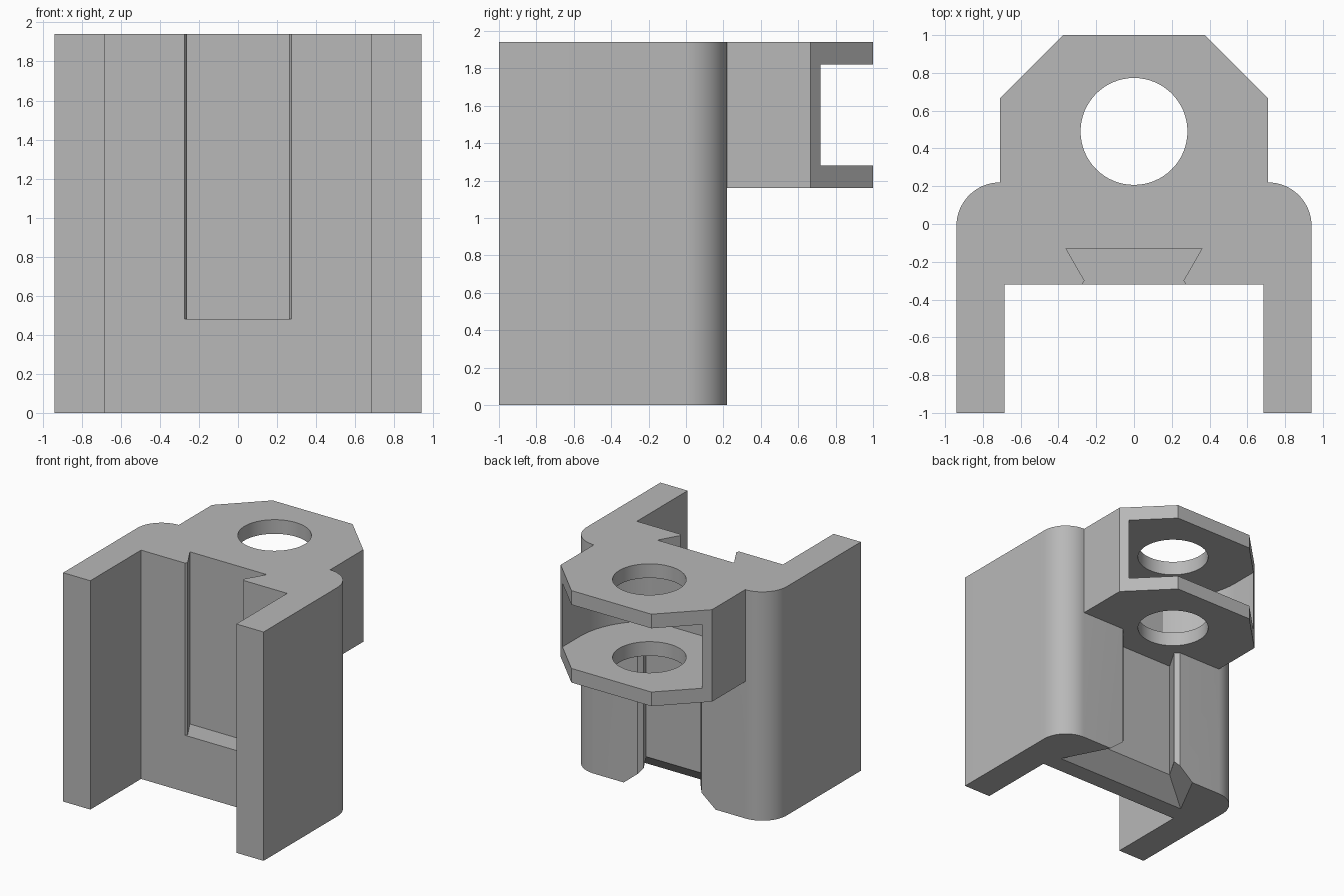
import bpy
import bmesh
import math

if "Cube" in bpy.data.objects:
    bpy.data.objects.remove(bpy.data.objects["Cube"], do_unlink=True)

HEIGHT = 1.94
LUG_BASE = 1.16
PIN_Y = 0.49

grey = bpy.data.materials.new("light_grey")
grey.use_nodes = True
colour = (0.48, 0.48, 0.48, 1)
grey.diffuse_color = colour
grey.node_tree.nodes["Principled BSDF"].inputs["Base Color"].default_value = colour


def mirrored(half):
    """Close a right-hand outline with its left-hand copy."""
    return half + [(-x, y) for x, y in reversed(half)]


def arc(cx, cy, r, start, end, steps):
    angles = [math.radians(start + (end - start) * i / steps) for i in range(steps + 1)]
    return [(cx + r * math.cos(a), cy + r * math.sin(a)) for a in angles]


def loft(name, low, z0, high, z1):
    """Solid between two outlines with equal point counts."""
    bm = bmesh.new()
    a = [bm.verts.new((x, y, z0)) for x, y in low]
    b = [bm.verts.new((x, y, z1)) for x, y in high]
    bm.faces.new(a)
    bm.faces.new(b)
    n = len(a)
    for i in range(n):
        j = (i + 1) % n
        bm.faces.new((a[i], a[j], b[j], b[i]))
    bmesh.ops.recalc_face_normals(bm, faces=bm.faces)
    mesh = bpy.data.meshes.new(name)
    bm.to_mesh(mesh)
    bm.free()
    mesh.materials.append(grey)
    obj = bpy.data.objects.new(name, mesh)
    bpy.context.collection.objects.link(obj)
    return obj


def prism(name, outline, z0, z1):
    return loft(name, outline, z0, outline, z1)


def combine(target, tool, operation):
    """Apply a boolean and discard the tool."""
    tool.hide_render = True
    mod = target.modifiers.new(tool.name, "BOOLEAN")
    mod.operation = operation
    mod.solver = "EXACT"
    mod.object = tool
    bpy.context.view_layer.objects.active = target
    bpy.ops.object.modifier_apply(modifier=mod.name)
    bpy.data.objects.remove(tool, do_unlink=True)


# Channel with two front legs and rounded rear corners
channel = [(0.685, -0.32), (0.685, -1), (0.94, -1)] + arc(0.71, -0.01, 0.23, 0, 90, 16)
bracket = prism("channel_bracket", mirrored(channel), 0, HEIGHT)

# Rear hinge block with chamfered corners
block = [(0.71, 0.1), (0.71, 0.665), (0.375, 1)]
combine(bracket, prism("hinge_block", mirrored(block), LUG_BASE, HEIGHT), "UNION")

# Round-backed pocket that leaves two lugs, flat at its deepest part
floor_y = -0.06
floor_angle = -math.degrees(math.asin((PIN_Y - floor_y) / 0.655))
pocket = arc(0, PIN_Y, 0.655, floor_angle, 0, 24) + [(0.655, 1.1)]
combine(bracket, prism("hinge_pocket", mirrored(pocket), 1.28, 1.82), "DIFFERENCE")

# Pin hole through both lugs
pin = arc(0, PIN_Y, 0.283, 0, 360, 64)[:-1]
combine(bracket, prism("pin_hole", pin, 1, 2.1), "DIFFERENCE")

# Front dovetail slot, open at the top
slot = [(0.36, -0.13), (0.262, -0.3), (0.275, -0.32), (0.275, -0.4)]
combine(bracket, prism("front_slot", mirrored(slot), 0.48, 2.1), "DIFFERENCE")

# Rear dovetail socket under the hinge, open at the bottom
socket = [(0.375, 0), (0.267, 0.185), (0.3, 0.22), (0.3, 0.3)]
combine(bracket, prism("rear_socket", mirrored(socket), -0.1, LUG_BASE), "DIFFERENCE")

# Flared lead-in at the bottom of the socket
flare_low = [(0.63, -0.165), (0.42, 0.24)]
flare_high = [(0.375, 0), (0.237, 0.24)]
combine(bracket, loft("socket_flare", mirrored(flare_low), 0, mirrored(flare_high), 0.15),
        "DIFFERENCE")

# Smooth the curved walls and keep the flat edges crisp
for obj in bpy.context.selected_objects:
    obj.select_set(False)
bracket.select_set(True)
bpy.context.view_layer.objects.active = bracket
bpy.ops.object.shade_smooth_by_angle(angle=math.radians(20))
